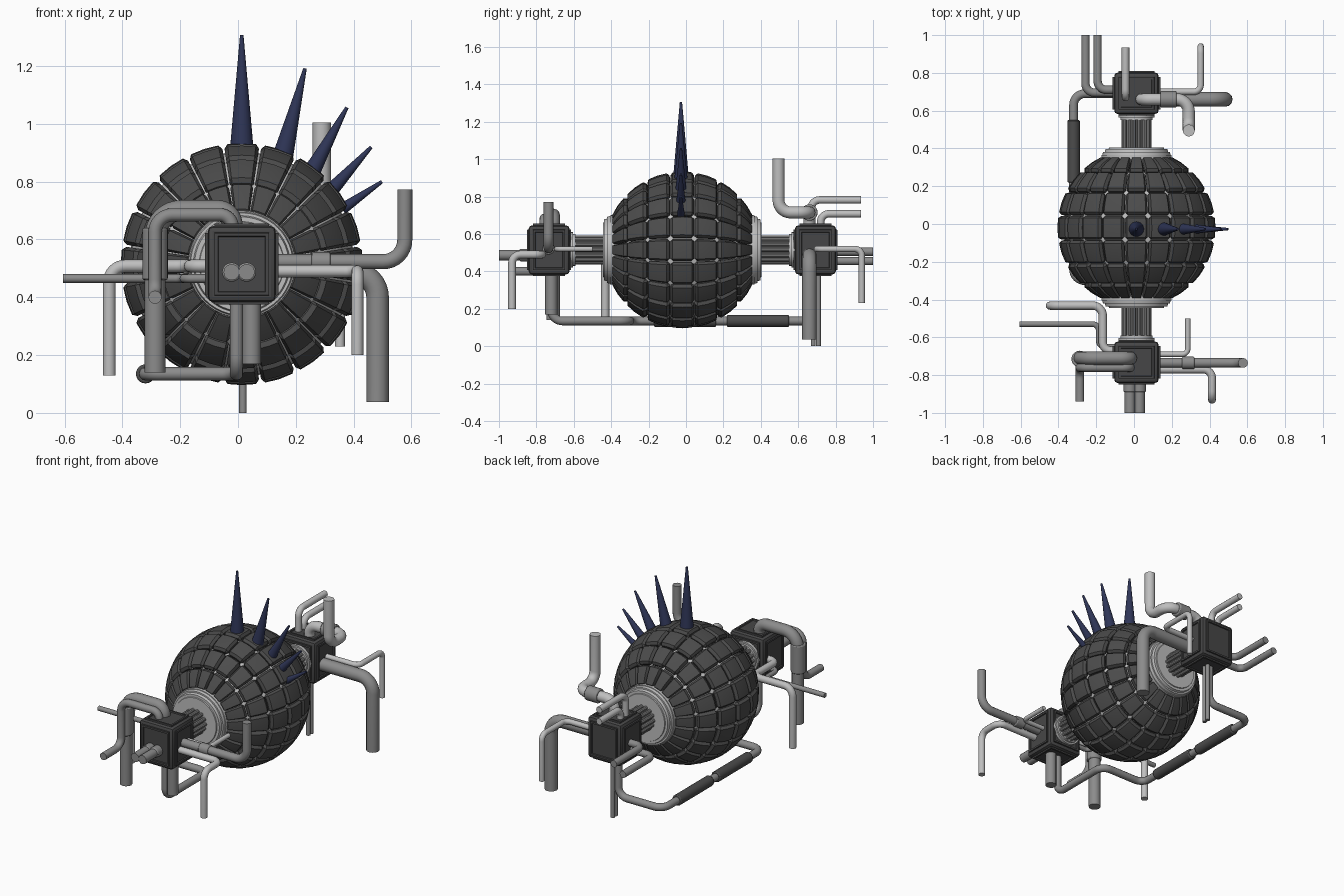
import bpy, bmesh, math
from mathutils import Vector, Matrix

if "Cube" in bpy.data.objects:
    bpy.data.objects.remove(bpy.data.objects["Cube"])


def mat(name, c):
    m = bpy.data.materials.new(name)
    m.diffuse_color = (*c, 1)
    m.use_nodes = True
    m.node_tree.nodes["Principled BSDF"].inputs["Base Color"].default_value = m.diffuse_color
    return m


DARK = mat("dark_armour", (.072, .072, .072))
BOXM = mat("box_grey", (.062, .062, .063))
MID = mat("mid_pipe", (.26, .26, .26))
LIGHT = mat("light_metal", (.52, .52, .52))
NAVY = mat("navy_spike", (.028, .036, .095))

C = Vector((.013, -.02, .515))      # sphere centre


def finish(ob, m, smooth=35):
    ob.data.materials.clear()
    ob.data.materials.append(m)
    bpy.ops.object.select_all(action='DESELECT')
    ob.select_set(True)
    bpy.context.view_layer.objects.active = ob
    bpy.ops.object.shade_smooth_by_angle(angle=math.radians(smooth))
    return ob


def from_bm(name, bm, m, smooth=35):
    bmesh.ops.recalc_face_normals(bm, faces=bm.faces)
    me = bpy.data.meshes.new(name)
    bm.to_mesh(me)
    bm.free()
    ob = bpy.data.objects.new(name, me)
    bpy.context.collection.objects.link(ob)
    return finish(ob, m, smooth)


def add_cone(bm, a, b, r1, r2, seg=24):
    a, b = Vector(a), Vector(b)
    d = b - a
    M = Matrix.Translation((a + b) / 2) @ d.to_track_quat('Z', 'Y').to_matrix().to_4x4()
    bmesh.ops.create_cone(bm, cap_ends=True, segments=seg, radius1=r1, radius2=r2,
                          depth=d.length, matrix=M)


def rod(name, a, b, r1, r2, m, seg=24):
    bm = bmesh.new()
    add_cone(bm, a, b, r1, r2, seg)
    return from_bm(name, bm, m)


def sleeve(name, a, b, r, m):
    ob = rod(name, a, b, r, r, m)
    mod = ob.modifiers.new("edge", 'BEVEL')
    mod.width, mod.segments = .006, 2
    return ob


def pipe(name, pts, r, m, bend=None):
    """Tube along a polyline with rounded elbows."""
    pts = [Vector(p) for p in pts]
    bend = bend or r * 2.2
    path = [pts[0]]
    for p, q, s in zip(pts, pts[1:], pts[2:]):
        k = min(bend, (p - q).length * .5, (s - q).length * .5)
        a, b = q + (p - q).normalized() * k, q + (s - q).normalized() * k
        # circular arc through the corner
        o = a + b - q
        for i in range(9):
            t = math.pi / 2 * i / 8
            path.append(o + (a - o) * math.cos(t) + (b - o) * math.sin(t))
    path.append(pts[-1])
    cu = bpy.data.curves.new(name, 'CURVE')
    cu.dimensions = '3D'
    cu.bevel_depth, cu.bevel_resolution, cu.use_fill_caps = r, 4, True
    sp = cu.splines.new('POLY')
    sp.points.add(len(path) - 1)
    for pt, v in zip(sp.points, path):
        pt.co = (*v, 1)
    ob = bpy.data.objects.new(name, cu)
    bpy.context.collection.objects.link(ob)
    bpy.ops.object.select_all(action='DESELECT')
    ob.select_set(True)
    bpy.context.view_layer.objects.active = ob
    bpy.ops.object.convert(target='MESH')
    return finish(bpy.context.object, m, 45)


# --- inner ball, seen through the gaps
bm = bmesh.new()
bmesh.ops.create_uvsphere(bm, u_segments=40, v_segments=24, radius=.388,
                          matrix=Matrix.Translation(C) @ Matrix.Rotation(math.pi / 2, 4, 'X'))
from_bm("inner_ball", bm, LIGHT)

# --- armour plates: 7 bands of 20 around the y axis
bm = bmesh.new()
T = [-1, -1, -.8, 0, .8, 1, 1]
BAND, SEG = math.radians(18.6), math.radians(18)
for band in range(-3, 4):
    for s in range(20):
        g = []
        for i in range(7):
            for j in range(7):
                layer = min(i, j, 6 - i, 6 - j)
                r = (.375, .403, .418, .419)[layer]
                u, v = T[i], T[j]
                if abs(u * v) == 1:
                    u, v = u * .88, v * .88
                la = band * BAND + u * BAND / 2 * .955
                lo = s * SEG + v * SEG / 2 * .945
                g.append(bm.verts.new(C + r * Vector((math.cos(la) * math.sin(lo), math.sin(la),
                                                      math.cos(la) * math.cos(lo)))))
        for i in range(6):
            for j in range(6):
                k = i * 7 + j
                bm.faces.new((g[k], g[k + 1], g[k + 8], g[k + 7]))
from_bm("armour_plates", bm, DARK, 25)

# --- five spikes fanning to the right
SPIKES = [((.013, .9), (.013, 1.307), .042), ((.152, .875), (.232, 1.192), .037),
          ((.25, .825), (.377, 1.057), .031), ((.318, .765), (.461, .92), .026),
          ((.36, .705), (.498, .80), .02)]
for i, (a, b, r) in enumerate(SPIKES):
    rod(f"spike_{i + 1}", (a[0], -.027, a[1]), (b[0], -.027, b[1]), r, .006, NAVY)

# --- both ends: collar, fluted shaft and junction box
for side, tag in ((-1, "front"), (1, "back")):
    def at(d, x=0, z=0):
        return C + Vector((x, side * d, z))
    bm = bmesh.new()
    for d0, d1, r in ((.30, .385, .19), (.38, .402, .182), (.40, .418, .168), (.41, .424, .15)):
        add_cone(bm, at(d0), at(d1), r, r - .005, 48)
    from_bm(tag + "_collar", bm, LIGHT)
    bm = bmesh.new()
    add_cone(bm, at(.4), at(.62), .058, .058)
    for k in range(14):
        a = math.tau * k / 14
        x, z = math.cos(a) * .068, math.sin(a) * .068
        add_cone(bm, at(.4, x, z), at(.6, x, z), .012, .012, 10)
    from_bm(tag + "_shaft_tubes", bm, MID)
    bm = bmesh.new()
    add_cone(bm, at(.57), at(.586), .085, .085, 32)
    add_cone(bm, at(.583), at(.615), .095, .095, 32)
    from_bm(tag + "_shaft_ring", bm, LIGHT)
    # box with chamfered edges and stepped faces
    bm = bmesh.new()
    bmesh.ops.create_cube(bm, size=1, matrix=Matrix.Translation(at(.712)) @
                          Matrix.Diagonal((.235, .218, .262, 1)))
    bmesh.ops.bevel(bm, geom=bm.edges[:], offset=.017, segments=2, profile=.5, affect='EDGES')
    big = [f for f in bm.faces if f.calc_area() > .02]
    bmesh.ops.inset_individual(bm, faces=big, thickness=.008, depth=0)
    bmesh.ops.inset_individual(bm, faces=big, thickness=.001, depth=.009)
    bmesh.ops.inset_individual(bm, faces=big, thickness=.016, depth=0)
    bmesh.ops.inset_individual(bm, faces=big, thickness=.003, depth=-.007)
    from_bm(tag + "_box", bm, BOXM, 20)

# --- front box pipes
for i, x in enumerate((-.022, .03)):
    pipe(f"nose_pipe_{i}", [(x, -.8, .487), (x, -1, .487)], .028, MID)
    sleeve(f"nose_socket_{i}", (x, -.83, .487), (x, -.89, .487), .033, MID)
pipe("arch_pipe", [(-.02, -.71, .6), (-.02, -.71, .70), (-.287, -.71, .70), (-.287, -.71, .14)],
     .036, MID, .09)
sleeve("arch_socket", (-.287, -.715, .46), (-.287, -.715, .64), .044, MID)
pipe("arch_branch", [(-.02, -.76, .6), (-.02, -.76, .685), (-.287, -.76, .685),
                     (-.287, -.76, .40), (-.287, -.94, .40)], .023, MID, .06)
pipe("right_riser", [(.1, -.735, .523), (.577, -.735, .523), (.577, -.735, .772)], .026, MID, .075)
sleeve("right_riser_socket", (.255, -.735, .523), (.32, -.735, .523), .033, MID)
pipe("right_drop", [(.1, -.77, .49), (.413, -.77, .49), (.413, -.93, .49), (.413, -.93, .2)],
     .021, LIGHT)
pipe("right_thin", [(.1, -.69, .52), (.285, -.69, .52), (.285, -.5, .52)], .014, LIGHT)
pipe("left_drop", [(-.08, -.67, .508), (-.165, -.67, .508), (-.165, -.432, .508),
                   (-.445, -.432, .508), (-.445, -.432, .13)], .022, LIGHT, .055)
pipe("left_straight", [(-.08, -.65, .465), (-.187, -.65, .465), (-.187, -.53, .465),
                       (-.605, -.53, .465)], .015, MID)
pipe("front_stub", [(.047, -.72, .42), (.047, -.72, .17)], .033, MID)

# --- long pipe under the ball joining both boxes
pipe("under_pipe", [(-.005, -.72, .42), (-.005, -.72, .135), (-.005, -.3, .135),
                    (-.32, -.3, .135), (-.32, .69, .135), (-.01, .69, .135), (-.01, .69, .42)],
     .023, MID, .06)
for i, y in enumerate((-.17, .22)):
    sleeve(f"under_sleeve_{i}", (-.32, y, .135), (-.32, y + .33, .135), .033, DARK)
pipe("back_left_elbow", [(-.08, .69, .42), (-.32, .69, .42), (-.32, .50, .42)][:2] +
     [(-.32, .69, .135)], .023, MID, .06).hide_render = True
bpy.data.objects.remove(bpy.data.objects["back_left_elbow"])

# --- back box pipes
pipe("thick_drop", [(.1, .66, .485), (.483, .66, .485), (.483, .66, .037)], .039, MID, .085)
pipe("tall_riser", [(.04, .66, .6), (.04, .66, .715), (.29, .66, .715), (.29, .495, .715),
                    (.29, .495, 1.005)], .032, LIGHT, .065)
sleeve("tall_riser_socket", (.14, .66, .715), (.225, .66, .715), .044, MID)
pipe("upper_tail", [(-.045, .67, .6), (-.045, .67, .782), (-.045, .935, .782)], .02, LIGHT)
pipe("lower_tail", [(-.045, .72, .6), (-.045, .72, .708), (-.045, .935, .708)], .02, LIGHT)
pipe("back_thin_drop", [(.1, .70, .52), (.353, .70, .52), (.353, .94, .52), (.353, .94, .23)],
     .017, LIGHT)
pipe("back_left_outer", [(-.08, .695, .455), (-.257, .695, .455), (-.257, 1, .455)], .022, MID)
pipe("back_left_inner", [(-.08, .71, .505), (-.193, .71, .505), (-.193, 1, .505)], .022, MID)
for i, y in enumerate((.68, .708)):
    pipe(f"back_leg_{i}", [(.017, y, .42), (.017, y, 0)], .013, MID)
